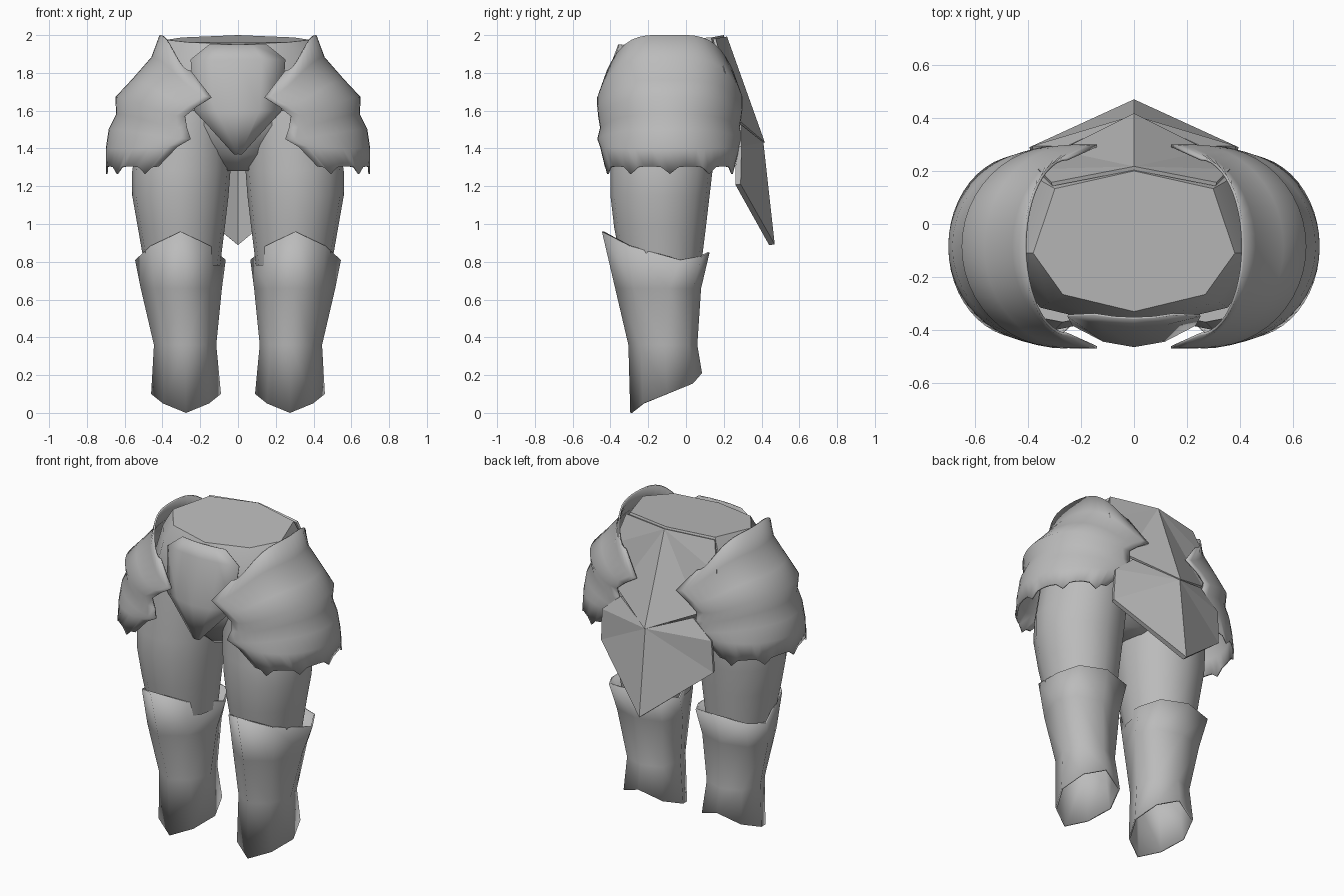
import bpy, bmesh
from math import sin, cos, pi, radians, copysign

if "Cube" in bpy.data.objects:
    bpy.data.objects.remove(bpy.data.objects["Cube"])

GREY = 0.5
steel = bpy.data.materials.new("plain_grey")
steel.use_nodes = True
steel.diffuse_color = (GREY, GREY, GREY, 1)
steel.node_tree.nodes["Principled BSDF"].inputs["Base Color"].default_value = (GREY, GREY, GREY, 1)


def finish(name, bm, smooth=45, thickness=0, mirror=False):
    """Turn a bmesh into a named, shaded object."""
    bmesh.ops.remove_doubles(bm, verts=bm.verts, dist=0.0005)
    bmesh.ops.recalc_face_normals(bm, faces=bm.faces)
    mesh = bpy.data.meshes.new(name)
    bm.to_mesh(mesh)
    bm.free()
    mesh.materials.append(steel)
    if smooth:
        mesh.shade_smooth()
        mesh.set_sharp_from_angle(angle=radians(smooth))
    obj = bpy.data.objects.new(name, mesh)
    bpy.context.collection.objects.link(obj)
    if thickness:
        mod = obj.modifiers.new("thickness", "SOLIDIFY")
        mod.thickness = thickness
        mod.offset = 0
    if mirror:
        obj.modifiers.new("mirror", "MIRROR")


def loft(rows, closed=False, caps=()):
    """Skin a list of equally long point rows; caps lists rows to fill."""
    bm = bmesh.new()
    grid = [[bm.verts.new(p) for p in row] for row in rows]
    n = len(grid[0])
    for a, b in zip(grid, grid[1:]):
        for i in range(n if closed else n - 1):
            j = (i + 1) % n
            bm.faces.new((a[i], a[j], b[j], b[i]))
    for c in caps:
        bm.faces.new(grid[c])
    return bm


def ring(cx, rx, front, back, cy, z_side, z_front=None, z_back=None, n=8, pinch=(1, 1)):
    """Egg-shaped ring; front and back can rise or dip, pinch squares or sharpens them."""
    points = []
    for i in range(n):
        a = 2 * pi * i / n
        rear = sin(a) > 0
        c, s = (copysign(abs(v) ** pinch[rear], v) for v in (cos(a), sin(a)))
        reach = back - cy if rear else cy - front
        target = z_back if rear else z_front
        rise = (1 - abs(c) + abs(s)) / 2
        z = z_side if target is None else z_side + (target - z_side) * rise
        points.append((cx + rx * c, cy + reach * s, z))
    return points


# Waist and pelvis
BOXY = (1, .7)
pelvis = [
    ring(0, .38, -.33, .20, -.11, 1.975, 1.95, 2.0, pinch=BOXY),
    ring(0, .45, -.37, .24, -.11, 1.86, pinch=BOXY),
    ring(0, .50, -.40, .28, -.11, 1.70, pinch=BOXY),
    ring(0, .48, -.40, .28, -.11, 1.52),
    ring(0, .26, -.34, .16, -.11, 1.37),
    ring(0, .09, -.24, .04, -.11, 1.28),
]
finish("pelvis", loft(pelvis, True, (0, -1)), 42)

# Thighs
thigh = [
    ring(.27, .24, -.37, .15, -.13, 1.60, n=16),
    ring(.30, .26, -.40, .14, -.13, 1.28, n=16),
    ring(.305, .255, -.40, .125, -.13, 1.15, n=16),
    ring(.30, .23, -.38, .105, -.13, .98, n=16),
    ring(.295, .20, -.34, .08, -.12, .78, n=16),
]
finish("thigh", loft(thigh, True, (0,)), mirror=True)

# Shin guards, open tubes with pointed knee and slanted hem
KEEL = (1.2, .85)
shin = [
    ring(.305, .235, -.44, .12, -.03, .81, .96, .85, pinch=KEEL),
    ring(.30, .21, -.37, .075, -.09, .66, pinch=KEEL),
    ring(.28, .16, -.30, .055, -.11, .36, pinch=KEEL),
    ring(.275, .18, -.29, .08, -.10, .10, 0, .21, pinch=KEEL),
]
finish("shin_guard", loft(shin, True), 70, .01, True)

# Hip guards: side x, side z, edge x, edge z, half depth
HIP = [
    (.41, 2.00, .25, 1.81, .33),
    (.455, 1.88, .14, 1.67, .38),
    (.56, 1.76, .22, 1.62, .38),
    (.645, 1.67, .28, 1.57, .375),
    (.64, 1.58, .27, 1.51, .365),
    (.68, 1.50, .25, 1.45, .38),
    (.695, 1.40, .32, 1.41, .365),
    (.695, 1.31, .42, 1.31, .34),
]
COLS = 24
rows = []
for r, (side_x, side_z, edge_x, edge_z, depth) in enumerate(HIP):
    row = []
    for i in range(COLS + 1):
        a = (i / COLS - .5) * pi
        s, c = sin(a), cos(a)
        z = side_z + (edge_z - side_z) * s ** 4
        if r == len(HIP) - 1:  # torn hem
            z -= (.005, .01, .045, .01, .005)[i % 5]
        row.append((edge_x + (side_x - edge_x) * c, -.085 + depth * s, z))
    rows.append(row)
finish("hip_guard", loft(rows), 60, .01, True)

# Front plate: height, half width, centre y, edge y
FRONT = [
    (1.95, .15, -.355, -.34),
    (1.87, .25, -.385, -.345),
    (1.60, .23, -.46, -.38),
    (1.37, .02, -.42, -.415),
]
rows = [[(w * t, mid + (edge - mid) * t * t, z) for t in (-1, -.5, 0, .5, 1)]
        for z, w, mid, edge in FRONT]
finish("front_plate", loft(rows), 50, .008)


def ridged_plate(name, spine, flank, thickness):
    """Plate folded along its middle, fanned from the spine's top to each flank."""
    bm = bmesh.new()
    for side in (-1, 1):
        top, tip = [bm.verts.new((0, y, z)) for y, z in spine]
        out = [bm.verts.new((side * x, y, z)) for x, y, z in flank] + [tip]
        for a, b in zip(out, out[1:]):
            bm.faces.new((top, a, b))
    finish(name, bm, 0, thickness)


# Back plates
ridged_plate("upper_back_plate", [(.21, 1.99), (.41, 1.43)],
             [(.31, .15, 1.98), (.36, .20, 1.80), (.28, .27, 1.55)], .015)
ridged_plate("lower_back_plate", [(.395, 1.43), (.455, .89)],
             [(.25, .28, 1.52), (.38, .28, 1.41), (.39, .275, 1.21)], .03)
